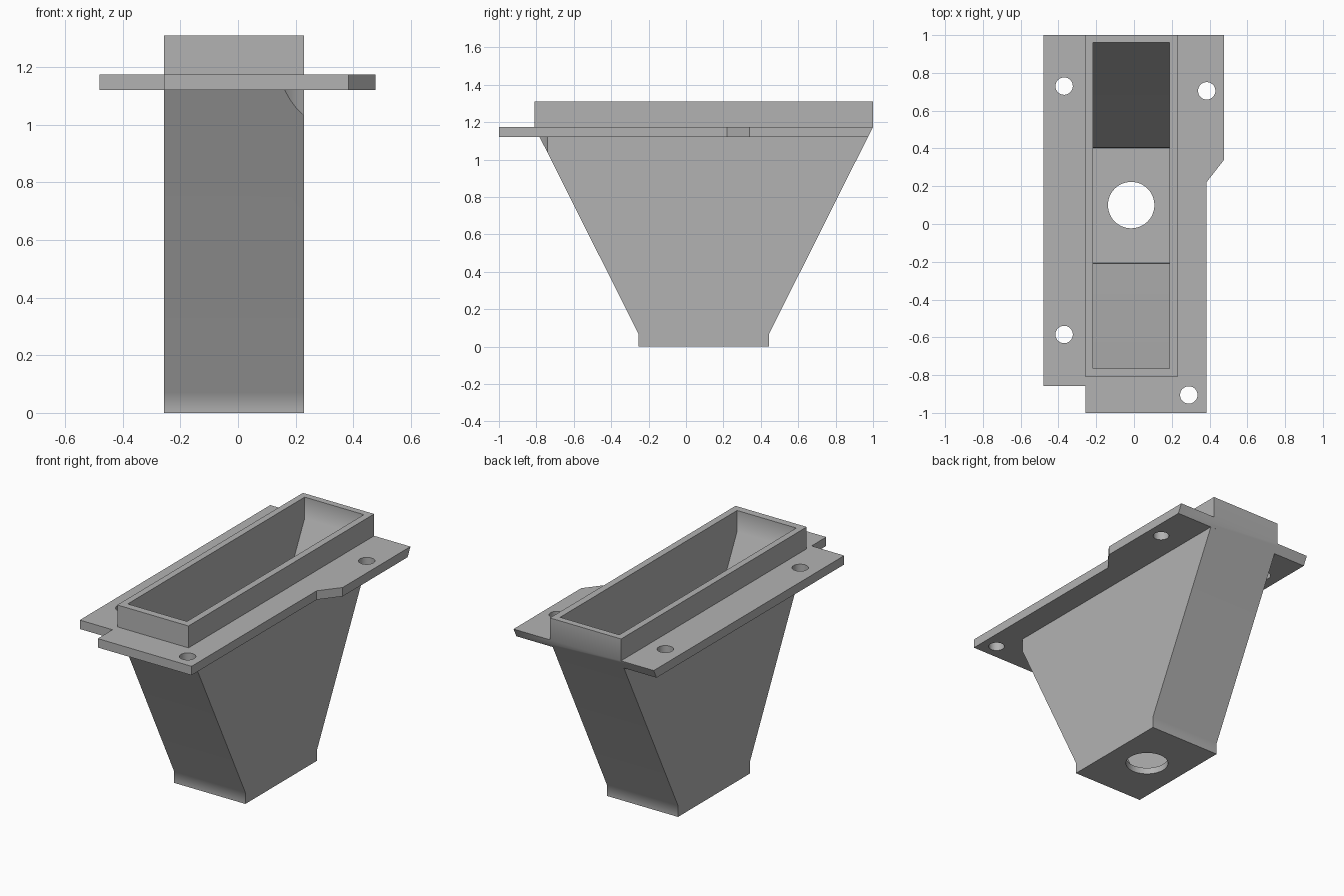
import bpy
import bmesh
from math import radians

cube = bpy.data.objects.get("Cube")
if cube:
    bpy.data.objects.remove(cube, do_unlink=True)

# One flat grey for the whole casting
grey = bpy.data.materials.new("plain grey")
grey.use_nodes = True
colour = (0.45, 0.45, 0.45, 1)
grey.diffuse_color = colour
grey.node_tree.nodes["Principled BSDF"].inputs["Base Color"].default_value = colour


def prism(name, points, axis, low, high):
    """Extrude a closed outline along x (points are y, z) or z (points are x, y)."""
    bm = bmesh.new()
    place = (lambda p: (low, *p)) if axis == "x" else (lambda p: (*p, low))
    face = bm.faces.new([bm.verts.new(place(p)) for p in points])
    result = bmesh.ops.extrude_face_region(bm, geom=[face])
    depth = high - low
    move = (depth, 0, 0) if axis == "x" else (0, 0, depth)
    verts = [g for g in result["geom"] if isinstance(g, bmesh.types.BMVert)]
    bmesh.ops.translate(bm, verts=verts, vec=move)
    bmesh.ops.recalc_face_normals(bm, faces=bm.faces)
    mesh = bpy.data.meshes.new(name)
    bm.to_mesh(mesh)
    bm.free()
    mesh.materials.append(grey)
    obj = bpy.data.objects.new(name, mesh)
    bpy.context.collection.objects.link(obj)
    return obj


def cylinder(name, x, y, radius, low, high):
    bpy.ops.mesh.primitive_cylinder_add(
        vertices=48, radius=radius, depth=high - low, location=(x, y, (low + high) / 2))
    obj = bpy.context.object
    obj.name = name
    obj.data.materials.append(grey)
    return obj


def combine(target, other, operation):
    """Apply a boolean and discard the second solid."""
    mod = target.modifiers.new(operation.lower(), "BOOLEAN")
    mod.operation = operation
    mod.solver = "EXACT"
    mod.object = other
    bpy.context.view_layer.objects.active = target
    bpy.ops.object.modifier_apply(modifier=mod.name)
    bpy.data.objects.remove(other, do_unlink=True)


RIM, TOP, UNDER = 1.31, 1.175, 1.12

# Tapered hopper body with an upright collar and a short straight foot
hopper = prism("hopper", [
    (-0.255, 0), (0.445, 0), (0.445, 0.07), (1, TOP), (1, RIM),
    (-0.81, RIM), (-0.81, TOP), (-0.255, 0.07)], "x", -0.257, 0.229)

# Screw clearance scooped out of the front corner, below the flange
screw_x, screw_y = 0.29, -0.905
combine(hopper, cylinder("clearance", screw_x, screw_y, 0.177, 0.8, UNDER + 0.01), "DIFFERENCE")

# Mounting flange with notch, stepped side and a back edge following the slope
flange = prism("flange", [
    (-0.48, 1), (0.477, 1), (0.477, 0.34), (0.383, 0.22), (0.383, -1),
    (-0.257, -1), (-0.257, -0.857), (-0.48, -0.857)], "z", UNDER, TOP)
for vert in flange.data.vertices:
    if vert.co.y > 0.9 and vert.co.z < UNDER + 0.01:
        vert.co.y = 0.9724
combine(hopper, flange, "UNION")

# Hollow interior
cavity = prism("cavity", [
    (-0.207, 0.04), (0.402, 0.04), (0.405, 0.08), (0.96, 1.18), (0.96, 1.5),
    (-0.765, 1.5), (-0.765, 1.18), (-0.21, 0.08)], "x", -0.217, 0.187)
combine(hopper, cavity, "DIFFERENCE")

# Outlet in the floor and four screw holes in the flange
combine(hopper, cylinder("outlet", -0.015, 0.1, 0.123, -0.1, 0.06), "DIFFERENCE")
for x, y in [(-0.37, 0.73), (0.385, 0.705), (-0.37, -0.585), (screw_x, screw_y)]:
    combine(hopper, cylinder("screw_hole", x, y, 0.046, 1.05, 1.25), "DIFFERENCE")

# Smooth holes and soft bends, crisp corners
bpy.ops.object.select_all(action="DESELECT")
hopper.select_set(True)
bpy.context.view_layer.objects.active = hopper
bpy.ops.object.shade_smooth_by_angle(angle=radians(30))
weighted = hopper.modifiers.new("weighted normals", "WEIGHTED_NORMAL")
weighted.keep_sharp = True
